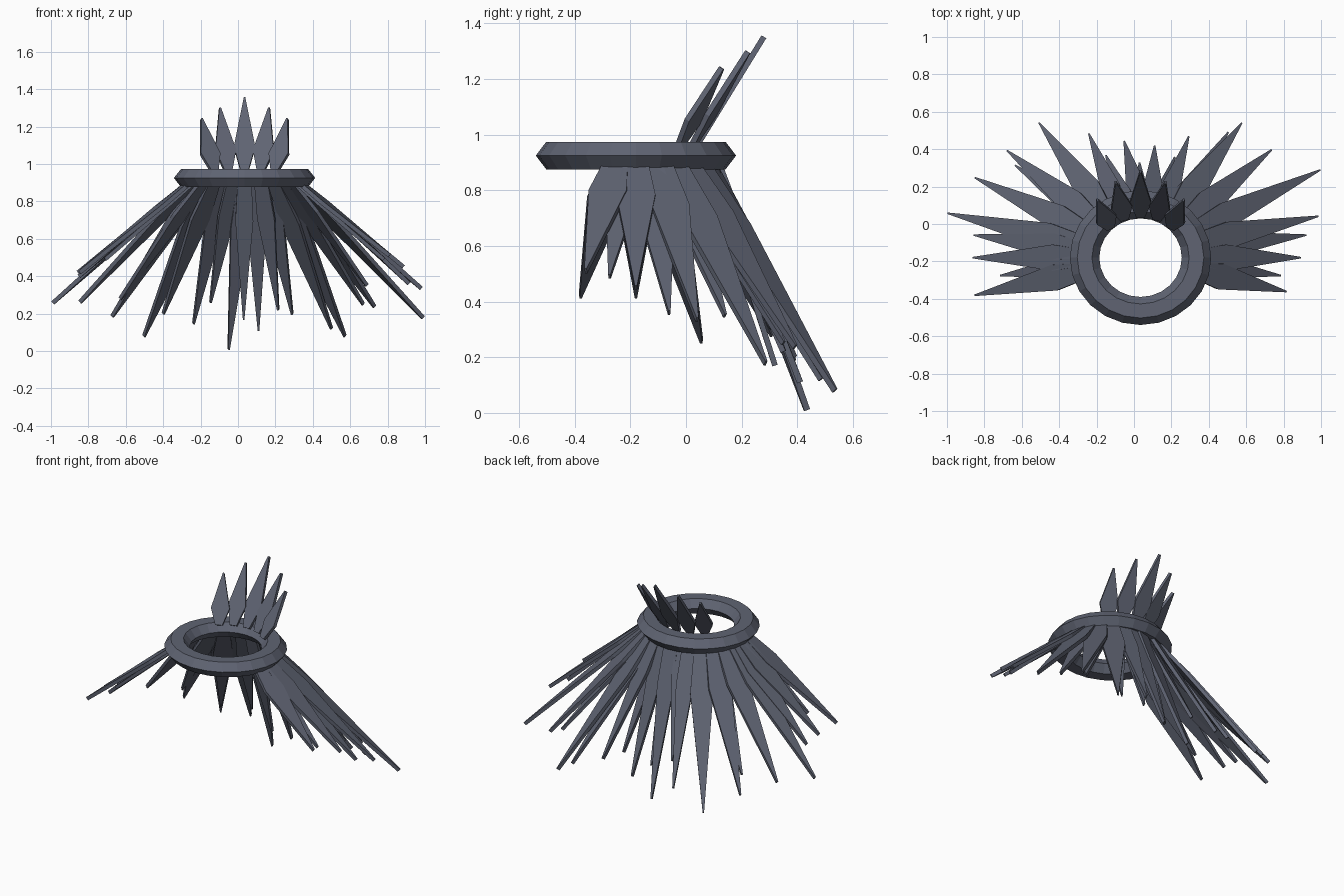
import bpy, bmesh, math
from mathutils import Vector

if "Cube" in bpy.data.objects:
    bpy.data.objects.remove(bpy.data.objects["Cube"])

CX, CY = 0.035, -0.18  # ring centre

slate = bpy.data.materials.new("slate")
slate.diffuse_color = (0.115, 0.127, 0.17, 1)
slate.use_nodes = True
slate.node_tree.nodes["Principled BSDF"].inputs["Base Color"].default_value = slate.diffuse_color


def blade(name, root, tip, half_root, half_mid, mid, thick):
    """Flat kite-shaped plate running from root to tip, widest at fraction mid."""
    root, tip = Vector(root), Vector(tip)
    d = tip - root
    w = d.cross(Vector((0, 0, 1))).normalized()
    n = d.cross(w).normalized() * thick / 2
    m = root + d * mid
    outline = [root - w * half_root, m - w * half_mid, tip - w * 0.004,
               tip + w * 0.004, m + w * half_mid, root + w * half_root]
    k = len(outline)
    verts = [p + n for p in outline] + [p - n for p in outline]
    faces = [tuple(range(k)), tuple(range(2 * k - 1, k - 1, -1))]
    faces += [(i, i + k, (i + 1) % k + k, (i + 1) % k) for i in range(k)]
    me = bpy.data.meshes.new(name)
    me.from_pydata(verts, [], faces)
    bm = bmesh.new()
    bm.from_mesh(me)
    bmesh.ops.recalc_face_normals(bm, faces=bm.faces)
    bm.to_mesh(me)
    bm.free()
    me.materials.append(slate)
    ob = bpy.data.objects.new(name, me)
    bpy.context.collection.objects.link(ob)


def on_ring(angle, r, z):
    a = math.radians(angle)
    return (CX + 1.05 * r * math.cos(a), CY + r * math.sin(a), z)


# Collar ring: hexagonal section, slightly oval
bpy.ops.mesh.primitive_torus_add(major_segments=24, minor_segments=6,
                                 major_radius=0.285, minor_radius=0.075,
                                 location=(CX, CY, 0.925))
ring = bpy.context.object
ring.name = "collar_ring"
ring.scale = (1.05, 1, 0.76)
ring.data.materials.append(slate)
for p in ring.data.polygons:
    p.use_smooth = False

# Long outer feathers: tip x, y, z and root angle on the ring
outer = [
    (0.81, -0.36, 0.51, -14), (0.885, -0.18, 0.45, 0), (0.915, -0.06, 0.36, 10),
    (0.98, 0.04, 0.335, 17), (0.99, 0.286, 0.178, 28), (0.73, 0.392, 0.237, 40),
    (0.572, 0.535, 0.08, 53), (0.29, 0.46, 0.197, 66), (0.11, 0.41, 0.11, 78),
    (-0.05, 0.435, 0.01, 90), (-0.238, 0.475, 0.147, 113), (-0.503, 0.535, 0.08, 127),
    (-0.673, 0.388, 0.185, 140), (-0.845, 0.245, 0.262, 153), (-0.99, 0.056, 0.257, 166),
    (-0.85, -0.06, 0.40, 173), (-0.856, -0.18, 0.42, 180), (-0.847, -0.38, 0.42, 194),
]
# Shorter under layer
inner = [
    (0.78, -0.275, 0.49, -7), (0.69, 0.14, 0.35, 27), (0.67, 0.35, 0.25, 41),
    (0.50, 0.485, 0.12, 55), (0.215, 0.35, 0.22, 71), (0.03, 0.32, 0.17, 90),
    (-0.147, 0.36, 0.26, 103), (-0.40, 0.39, 0.20, 126), (-0.63, 0.31, 0.28, 142),
    (-0.71, -0.275, 0.49, 187),
]
for i, (x, y, z, a) in enumerate(outer):
    half = 0.053 if 60 < a < 120 else 0.07
    blade(f"outer_feather_{i + 1:02d}", on_ring(a, 0.285, 0.905), (x, y, z),
          0.042, half, 0.28, 0.022)
for i, (x, y, z, a) in enumerate(inner):
    half = 0.048 if 60 < a < 120 else 0.06
    blade(f"inner_feather_{i + 1:02d}", on_ring(a, 0.265, 0.9), (x, y, z),
          0.038, half, 0.28, 0.02)

# Upright feathers at the back of the collar
upright = [(0, 0.28, 1.352, 0), (0.132, 0.222, 1.298, 22), (0.23, 0.128, 1.24, 44)]
for i, (dx, y, z, a) in enumerate(upright):
    for s in ((1,) if a == 0 else (-1, 1)):
        blade(f"upright_feather_{i + 1}_{'right' if s > 0 else 'left'}",
              on_ring(90 - s * a, 0.222, 0.965), (CX + s * dx, y, z),
              0.022, 0.057, 0.32, 0.02)
